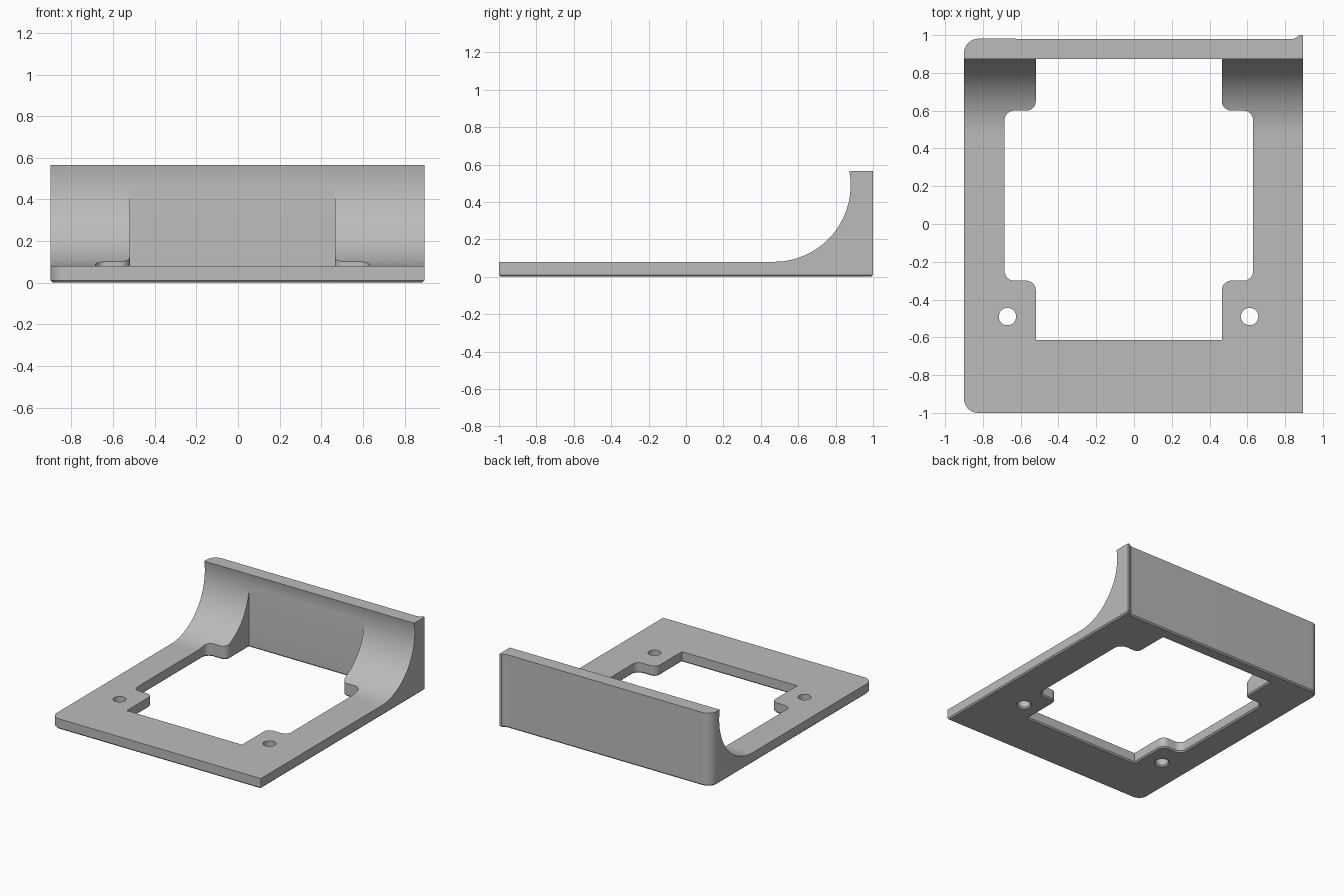
import bpy, bmesh, math
from mathutils import Vector

cube = bpy.data.objects.get("Cube")
if cube:
    bpy.data.objects.remove(cube, do_unlink=True)

grey = bpy.data.materials.new("plain grey")
grey.use_nodes = True
GREY = (0.5, 0.5, 0.5, 1)
grey.diffuse_color = GREY
grey.node_tree.nodes["Principled BSDF"].inputs["Base Color"].default_value = GREY


def fillet(corners, steps=10):
    """Round each (x, y, radius) corner of a polygon."""
    pts = []
    for i, (x, y, r) in enumerate(corners):
        p = Vector((x, y))
        if r == 0:
            pts.append(p)
            continue
        a = (Vector(corners[i - 1][:2]) - p).normalized()
        b = (Vector(corners[(i + 1) % len(corners)][:2]) - p).normalized()
        centre = p + (a + b) * r  # right-angled corners
        for k in range(steps + 1):
            t = k / steps * math.pi / 2
            pts.append(centre - b * r * math.cos(t) - a * r * math.sin(t))
    return pts


def offset(pts, d):
    """Move a counter-clockwise outline outward by d with mitred corners."""
    out = []
    for i, p in enumerate(pts):
        e1 = (p - pts[i - 1]).normalized()
        e2 = (pts[(i + 1) % len(pts)] - p).normalized()
        n1, n2 = Vector((e1.y, -e1.x)), Vector((e2.y, -e2.x))
        out.append(p + (n1 + n2) * d / (1 + n1.dot(n2)))
    return out


def loft(name, rings):
    """Closed solid through a list of 3D rings."""
    bm = bmesh.new()
    loops = [[bm.verts.new(v) for v in ring] for ring in rings]
    n = len(loops[0])
    for lo, hi in zip(loops, loops[1:]):
        for i in range(n):
            j = (i + 1) % n
            bm.faces.new((lo[i], lo[j], hi[j], hi[i]))
    bm.faces.new(loops[0][::-1])
    bm.faces.new(loops[-1])
    bmesh.ops.recalc_face_normals(bm, faces=bm.faces)
    mesh = bpy.data.meshes.new(name)
    bm.to_mesh(mesh)
    bm.free()
    mesh.materials.append(grey)
    ob = bpy.data.objects.new(name, mesh)
    bpy.context.collection.objects.link(ob)
    return ob


def prism(name, pts, levels):
    return loft(name, [[(p.x, p.y, z) for p in offset(pts, d)] for z, d in levels])


def cut(target, tool, operation):
    mod = target.modifiers.new(tool.name, "BOOLEAN")
    mod.operation, mod.solver, mod.object = operation, "EXACT", tool
    bpy.context.view_layer.objects.active = target
    bpy.ops.object.modifier_apply(modifier=mod.name)
    bpy.data.objects.remove(tool, do_unlink=True)


# Side profile: thin plate sweeping up into the back wall
R, CY, CZ, TOP = 0.41, 0.47, 0.49, 0.565
end = math.asin((TOP - CZ) / R)
profile = [(-1.2, -0.1), (1.2, -0.1), (1.2, TOP)]
for k in range(41):
    t = end + (-math.pi / 2 - end) * k / 40
    profile.append((CY + R * math.cos(t), CZ + R * math.sin(t)))
profile.append((-1.2, CZ - R))
frame = loft("bracket_frame", [[(x, y, z) for y, z in profile] for x in (-1.1, 1.1)])

# Plan outline: two rounded corners and a small lip at the back edge
LEFT, RIGHT, BACK = -0.9, 0.895, 0.98
rounded = fillet([(LEFT, BACK, 0.075), (LEFT, -1, 0.075), (RIGHT, -1, 0), (RIGHT, 1, 0)])
lip = [Vector((0.835 + 0.05 * math.sin(t), BACK + 0.05 * (1 - math.cos(t))))
       for t in [math.acos(0.6) * k / 6 for k in range(6, -1, -1)]]
CH = 0.01
outline = prism("outline_tool", rounded + lip, [(0, -CH), (CH, 0), (1, 0)])
cut(frame, outline, "INTERSECT")

# Stepped central opening, with chamfered lower rim
XL, XR, NL, NR = -0.52, 0.465, -0.685, 0.63
Y0, Y1, Y2, Y3, r = -0.615, -0.3, 0.6, 0.878, 0.05
hole = fillet([(XL, Y0, 0), (XR, Y0, 0), (XR, Y1, r), (NR, Y1, r), (NR, Y2, r), (XR, Y2, r),
               (XR, Y3, 0), (XL, Y3, 0), (XL, Y2, r), (NL, Y2, r), (NL, Y1, r), (XL, Y1, r)])
rim = [(-CH, 2 * CH), (CH, 0), (0.5, 0)]
cut(frame, prism("opening_tool", hole, rim), "DIFFERENCE")

# Screw holes
for x in (-0.67, 0.612):
    circle = [Vector((x + 0.046 * math.cos(k * math.tau / 32),
                      -0.49 + 0.046 * math.sin(k * math.tau / 32))) for k in range(32)]
    cut(frame, prism("screw_hole_tool", circle, rim), "DIFFERENCE")

# Smooth curved faces, keep hard edges
bpy.ops.object.select_all(action="DESELECT")
frame.select_set(True)
bpy.context.view_layer.objects.active = frame
bpy.ops.object.shade_smooth_by_angle(angle=math.radians(25))
